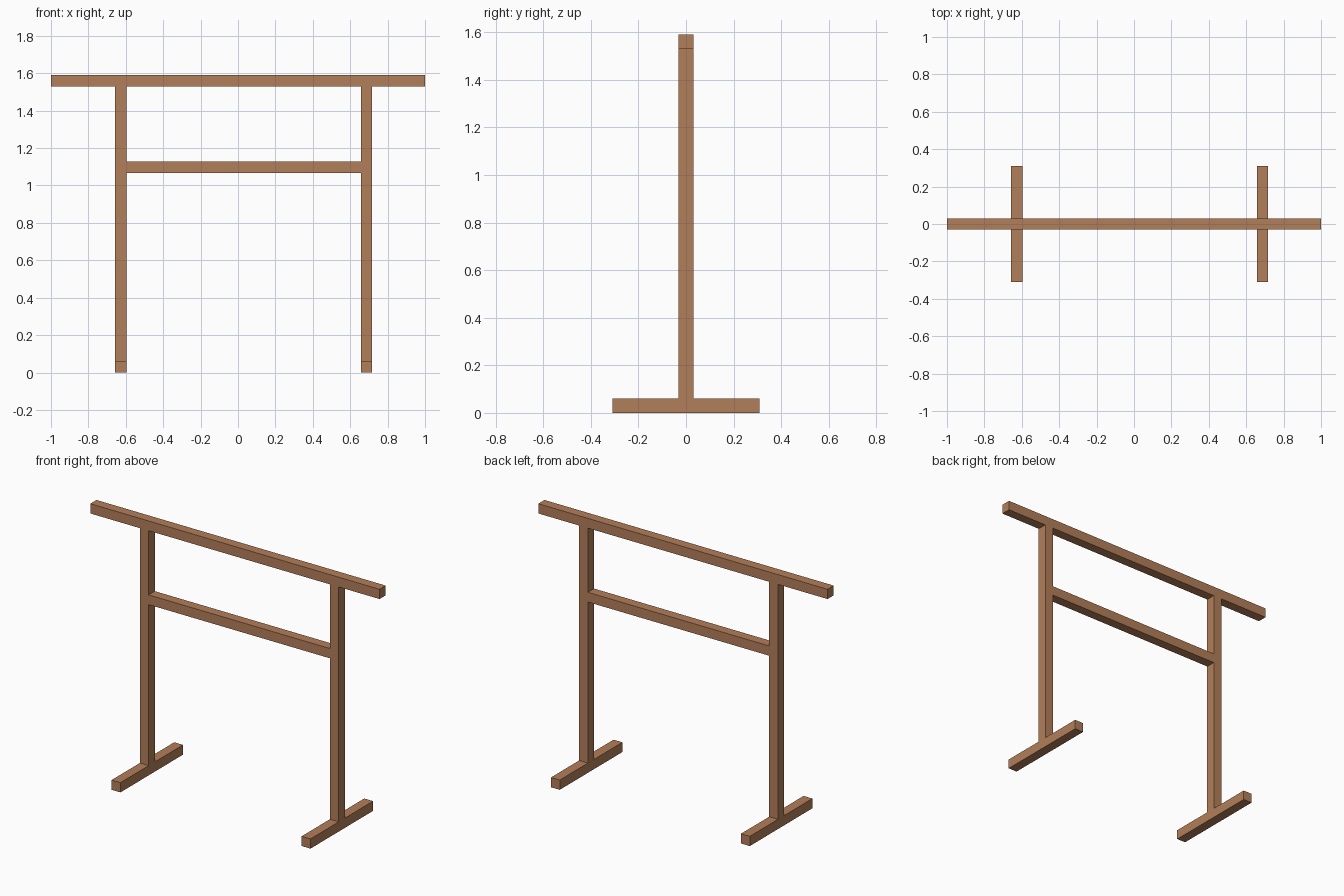
import bpy

cube = bpy.data.objects.get("Cube")
if cube:
    bpy.data.objects.remove(cube, do_unlink=True)

# Single wood colour
wood = bpy.data.materials.new("warm brown wood")
wood.use_nodes = True
colour = (0.45, 0.21, 0.10, 1)
wood.diffuse_color = colour
wood.node_tree.nodes["Principled BSDF"].inputs["Base Color"].default_value = colour

T = 0.061                # square section of every timber
HEIGHT = 1.59
POSTS = {"right": -0.627, "left": 0.687}


def timber(name, low, high):
    """Box-shaped timber spanning two opposite corners."""
    centre = [(a + b) / 2 for a, b in zip(low, high)]
    bpy.ops.mesh.primitive_cube_add(size=1, location=centre)
    obj = bpy.context.object
    obj.name = name
    obj.scale = [b - a for a, b in zip(low, high)]
    bpy.ops.object.transform_apply(location=False, rotation=False, scale=True)
    obj.data.materials.append(wood)
    return obj


h = T / 2

# Top beam
timber("top_beam", (-1, -h, HEIGHT - T), (1, h, HEIGHT))

# Posts standing on feet
for side, x in POSTS.items():
    timber(side + "_foot", (x - h, -0.309, 0), (x + h, 0.309, T))
    timber(side + "_post", (x - h, -h, T), (x + h, h, HEIGHT - T))

# Cross rail between the posts
timber("cross_rail", (POSTS["right"] + h, -h, 1.067),
       (POSTS["left"] - h, h, 1.067 + T))
